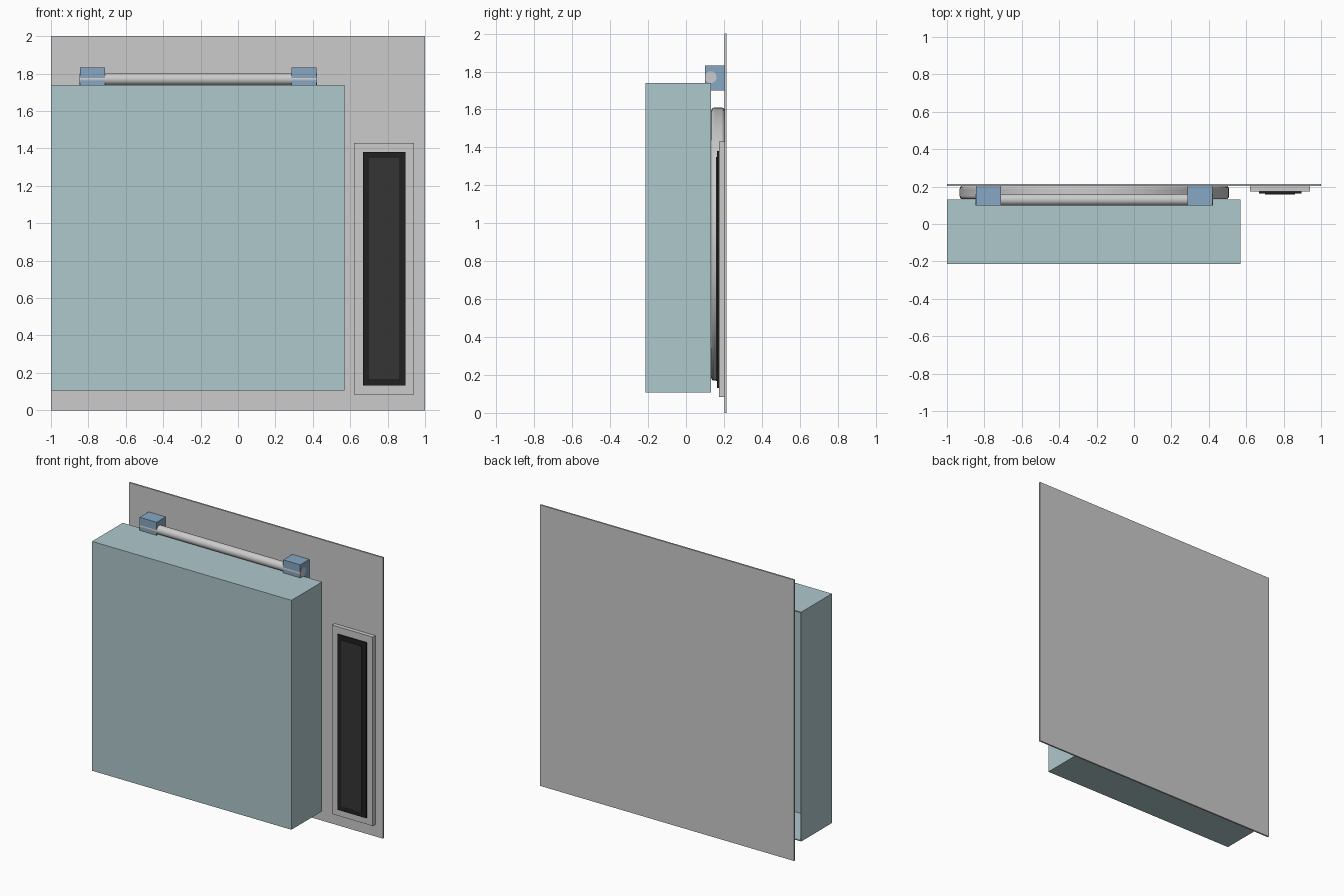
import bpy, bmesh, math
from mathutils import Matrix, Vector

if "Cube" in bpy.data.objects:
    bpy.data.objects.remove(bpy.data.objects["Cube"])


def material(name, rgb):
    m = bpy.data.materials.new(name)
    m.diffuse_color = (*rgb, 1)
    m.use_nodes = True
    m.node_tree.nodes["Principled BSDF"].inputs["Base Color"].default_value = m.diffuse_color
    return m


TEAL = material("pale_teal", (0.43, 0.58, 0.60))
BLUE = material("steel_blue", (0.24, 0.39, 0.55))
BLACK = material("black", (0.015, 0.015, 0.015))
CHARCOAL = material("charcoal", (0.035, 0.035, 0.035))


def finish(name, bm, mat):
    bmesh.ops.recalc_face_normals(bm, faces=bm.faces)
    mesh = bpy.data.meshes.new(name)
    bm.to_mesh(mesh)
    bm.free()
    ob = bpy.data.objects.new(name, mesh)
    bpy.context.collection.objects.link(ob)
    if mat:
        mesh.materials.append(mat)
    return ob


def box(name, x, y, z, mat=None, open_back=False):
    lo, hi = Vector((x[0], y[0], z[0])), Vector((x[1], y[1], z[1]))
    bm = bmesh.new()
    bmesh.ops.create_cube(bm, size=1, matrix=Matrix.Translation((lo + hi) / 2)
                          @ Matrix.Diagonal((*(hi - lo), 1)))
    if open_back:
        bm.normal_update()
        bmesh.ops.delete(bm, geom=[f for f in bm.faces if f.normal.y > 0.9], context='FACES')
    return finish(name, bm, mat)


def cylinder(name, start, end, radius, bevel=0):
    a, b = Vector(start), Vector(end)
    turn = (b - a).to_track_quat('Z', 'Y').to_matrix().to_4x4()
    bm = bmesh.new()
    bmesh.ops.create_cone(bm, cap_ends=True, segments=64, radius1=radius, radius2=radius,
                          depth=(b - a).length, matrix=Matrix.Translation((a + b) / 2) @ turn)
    ob = finish(name, bm, None)
    if bevel:
        mod = ob.modifiers.new("round_rim", 'BEVEL')
        mod.width, mod.segments = bevel, 3
        mod.limit_method, mod.angle_limit = 'ANGLE', math.radians(40)
    bpy.ops.object.select_all(action='DESELECT')
    ob.select_set(True)
    bpy.context.view_layer.objects.active = ob
    bpy.ops.object.shade_smooth_by_angle(angle=math.radians(35))
    return ob


# Back wall
box("wall_panel", (-1, 1), (0.202, 0.214), (0, 2))

# Hollow guard, open towards the wall
guard = box("guard_cover", (-1, 0.57), (-0.213, 0.132), (0.107, 1.74), TEAL, open_back=True)
shell = guard.modifiers.new("wall_thickness", 'SOLIDIFY')
shell.thickness, shell.offset = 0.01, -1

# Round plate behind the guard
cylinder("round_plate", (-0.212, 0.204, 0.89), (-0.212, 0.133, 0.89), 0.72, 0.015)

# Hinge rod held by two blocks
cylinder("hinge_rod", (-0.847, 0.13, 1.77), (0.422, 0.13, 1.77), 0.031)
for side, x in (("left", -0.845), ("right", 0.286)):
    box(f"hinge_block_{side}", (x, x + 0.134), (0.1, 0.203), (1.7, 1.833), BLUE)

# Stepped control display on the right
box("display_plate", (0.62, 0.94), (0.173, 0.203), (0.085, 1.43))
box("display_frame", (0.668, 0.895), (0.163, 0.18), (0.132, 1.38), BLACK)
box("display_screen", (0.7, 0.862), (0.157, 0.17), (0.168, 1.35), CHARCOAL)
